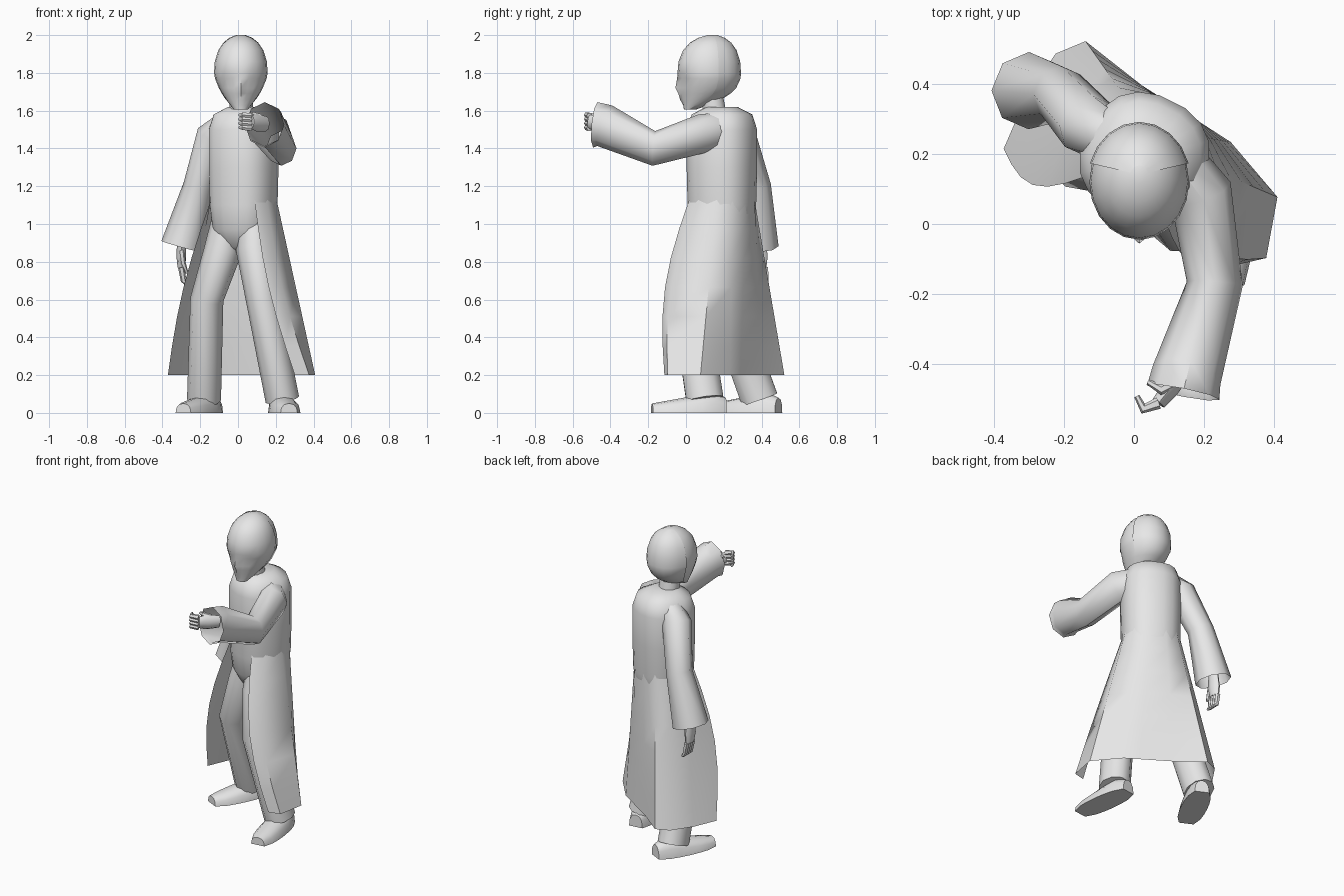
import bpy, bmesh
from math import sin, cos, pi, sqrt, radians
from mathutils import Vector

cube = bpy.data.objects.get("Cube")
if cube:
    bpy.data.objects.remove(cube)

GREY = (0.8, 0.8, 0.8, 1)
grey = bpy.data.materials.new("plain_grey")
grey.use_nodes = True
grey.diffuse_color = GREY
grey.node_tree.nodes["Principled BSDF"].inputs["Base Color"].default_value = GREY

FORE, UP = Vector((0, 1, 0)), Vector((0, 0, 1))


def mix(a, b, t):
    return a + (b - a) * t


def loft(name, rings, closed=True, end=True):
    """Skin a list of equal point rings; closed rings are capped, the end optionally."""
    bm = bmesh.new()
    rows = [[bm.verts.new(point) for point in ring] for ring in rings]
    count = len(rows[0])
    for low, high in zip(rows, rows[1:]):
        for i in range(count if closed else count - 1):
            j = (i + 1) % count
            bm.faces.new((low[i], low[j], high[j], high[i]))
    if closed:
        bm.faces.new(rows[0][::-1])
        if end:
            bm.faces.new(rows[-1])
    bmesh.ops.recalc_face_normals(bm, faces=bm.faces)
    mesh = bpy.data.meshes.new(name)
    bm.to_mesh(mesh)
    bm.free()
    mesh.materials.append(grey)
    part = bpy.data.objects.new(name, mesh)
    bpy.context.collection.objects.link(part)
    bpy.ops.object.select_all(action='DESELECT')
    part.select_set(True)
    bpy.context.view_layer.objects.active = part
    bpy.ops.object.shade_smooth_by_angle(angle=radians(50))


def tube(name, points, radii, ref, stretch=1.0, sides=8, end=True):
    """Tube along points; stretch widens the section along the ref direction."""
    points = [Vector(p) for p in points]
    last = len(points) - 1
    rings = []
    for i, (centre, radius) in enumerate(zip(points, radii)):
        along = (points[min(i + 1, last)] - points[max(i - 1, 0)]).normalized()
        across = along.cross(ref).normalized()
        upward = across.cross(along) * stretch
        turns = [2 * pi * k / sides for k in range(sides)]
        rings.append([centre + (across * cos(a) + upward * sin(a)) * radius for a in turns])
    loft(name, rings, end=end)


# The body is turned: SIDE is its left, FRONT is where the chest faces
FRONT = Vector((-0.45, -0.89, 0))
SIDE = UP.cross(FRONT)
MIDDLE = Vector((0.03, 0.19, 0))


def body(side, front, z):
    return MIDDLE + SIDE * side + FRONT * front + UP * z


def soft(value):
    """Square off a circle a little."""
    return value * abs(value) ** -0.15 if value else 0


# Upper coat and hips
torso_profile = [(1.62, 0.08), (1.58, 0.155), (1.5, 0.18), (1.3, 0.18),
                 (1.1, 0.175), (0.97, 0.16), (0.88, 0.11), (0.84, 0.05)]
turns = [2 * pi * k / 18 for k in range(18)]
loft("coat_body", [[body(r * soft(cos(a)), r * soft(sin(a)), z) for a in turns]
                   for z, r in torso_profile])

# Coat skirt, open in front: flares from the round waist to a wide hem with a flat back
hem = [(-0.37, 0.16), (-0.38, 0), (-0.36, -0.15), (-0.3, -0.22), (-0.1, -0.18),
       (0.1, -0.16), (0.2, -0.15), (0.39, -0.07), (0.44, 0.1), (0.38, 0.15)]
skirt = []
for step in range(7):
    t = step / 6
    ring = []
    for k, (side, front) in enumerate(hem):
        a = radians(mix(135, 405, k / (len(hem) - 1)))
        swell = 0.07 * sin(pi * t) * (front > 0)
        ring.append(body(mix(0.173 * soft(cos(a)), side, t),
                         mix(0.173 * soft(sin(a)), front, t) + swell, mix(1.13, 0.2, t)))
    skirt.append(ring)
loft("coat_skirt", skirt, closed=False)

# Sleeves, open at the cuffs
tube("left_sleeve", [(0.1, 0.2, 1.5), (0.19, 0.09, 1.48), (0.23, -0.17, 1.4),
                     (0.15, -0.43, 1.52), (0.14, -0.48, 1.525)],
     (0.08, 0.09, 0.08, 0.1, 0.105), UP, stretch=1.15, end=False)
tube("right_sleeve", [(-0.06, 0.24, 1.53), (-0.13, 0.28, 1.47), (-0.21, 0.37, 1.2), (-0.3, 0.38, 0.88)],
     (0.07, 0.09, 0.08, 0.11), FORE, end=False)

# Trouser legs
leg_radii = (0.09, 0.1, 0.088, 0.09)
tube("left_trouser", [(0.08, 0.16, 1.06), (0.09, 0.1, 0.86), (0.13, 0.02, 0.6), (0.235, 0.1, 0.07)],
     leg_radii, FORE, stretch=1.15, sides=10)
tube("right_trouser", [(-0.04, 0.22, 1.06), (-0.08, 0.2, 0.86), (-0.165, 0.2, 0.6), (-0.18, 0.39, 0.07)],
     leg_radii, FORE, stretch=1.15, sides=10)


# Shoes: domed sections on a flat sole, lower towards the toe
def shoe(name, heel, toe):
    heel, toe = Vector(heel), Vector(toe)
    across = (toe - heel).normalized().cross(UP)
    rings = []
    for step in range(7):
        t = step / 6
        width = 0.045 + 0.035 * sqrt(abs(sin(pi * t)))
        height = mix(0.12, 0.05, t) if t else 0.08
        arch = [pi * k / 6 for k in range(7)]
        rings.append([heel.lerp(toe, t) + across * width * soft(cos(a)) + UP * height * soft(sin(a))
                      for a in arch])
    loft(name, rings)


shoe("left_shoe", (0.22, 0.21, 0), (0.27, -0.18, 0))
shoe("right_shoe", (-0.12, 0.49, 0), (-0.29, 0.14, 0))


# Hands: flat palm, four bent fingers and a thumb
def hand(name, wrist, along, spread, curl):
    wrist, along, spread, curl = map(Vector, (wrist, along, spread, curl))
    knuckle = wrist + along
    ref = spread.normalized()
    tube(name + "_palm", [wrist, wrist + along * 0.6, knuckle], (0.022, 0.026, 0.02), ref, stretch=1.8)
    finger_radii = (0.017, 0.015, 0.008)
    for i in range(4):
        base = knuckle + spread * (i - 1.5) / 1.5
        bend = base + along * 0.4
        tube(name + "_finger", [base, bend + curl * 0.4, bend + curl], finger_radii, ref, sides=6)
    root = wrist + along * 0.4 + spread
    tube(name + "_thumb", [root, root + along * 0.4 + curl * 0.3 + spread * 0.3, root + along * 0.6 + curl],
         finger_radii, ref, sides=6)


hand("left_hand", (0.15, -0.41, 1.53), (-0.08, -0.1, 0.01), (0, 0, 0.033), (-0.03, 0.06, 0))
hand("right_hand", (-0.3, 0.38, 0.92), (0, 0.01, -0.15), (0, -0.03, 0), (0.03, 0, -0.03))

# Neck
tube("neck", [(0.02, 0.16, 1.54), (0.015, 0.13, 1.72)], (0.065, 0.06), FORE, sides=10)


# Head: round crown, jaw narrowing to a chin that stays at the front
BROW, CROWN, CHIN = 1.8, 2.0, 1.6
SIDES = 20


def head_ring(z, columns, grow=0.0):
    face, nape, width = -0.045, 0.285, 0.142
    if z > BROW:
        dome = sqrt(max(0.02, 1 - ((z - BROW) / (CROWN - BROW)) ** 2.4))
        width *= dome
        face, nape = mix(0.14, face, dome), mix(0.14, nape, dome)
    else:
        jaw = (BROW - z) / (BROW - CHIN)
        width *= 1 - 0.78 * jaw ** 1.6
        nape -= 0.25 * jaw ** 2.5
        face += 0.035 * jaw
    nose = 0.025 * max(0, 1 - abs(z - 1.72) / 0.07)
    lips = 0.008 * (abs(z - 1.66) < 0.01)
    socket = 0.012 * (abs(z - 1.77) < 0.01)
    ring = []
    for k in columns:
        a = 2 * pi * k / SIDES - pi / 2
        front = -nose - lips if k == 0 else socket if min(k, SIDES - k) < 3 else 0
        y = (face + nape) / 2 + ((nape - face) / 2 + grow) * sin(a) + front
        ring.append((0.015 + (width + grow) * cos(a), y, z))
    return ring


levels = [CHIN + 0.005, 1.63, 1.66, 1.69, 1.72, 1.77, BROW, 1.86, 1.92, 1.96, 1.985, CROWN]
loft("head", [head_ring(z, range(SIDES)) for z in levels])

# Hair: a thin shell round the sides and back
loft("hair", [head_ring(z, range(6, 15), 0.006) for z in levels[2:]], closed=False)
